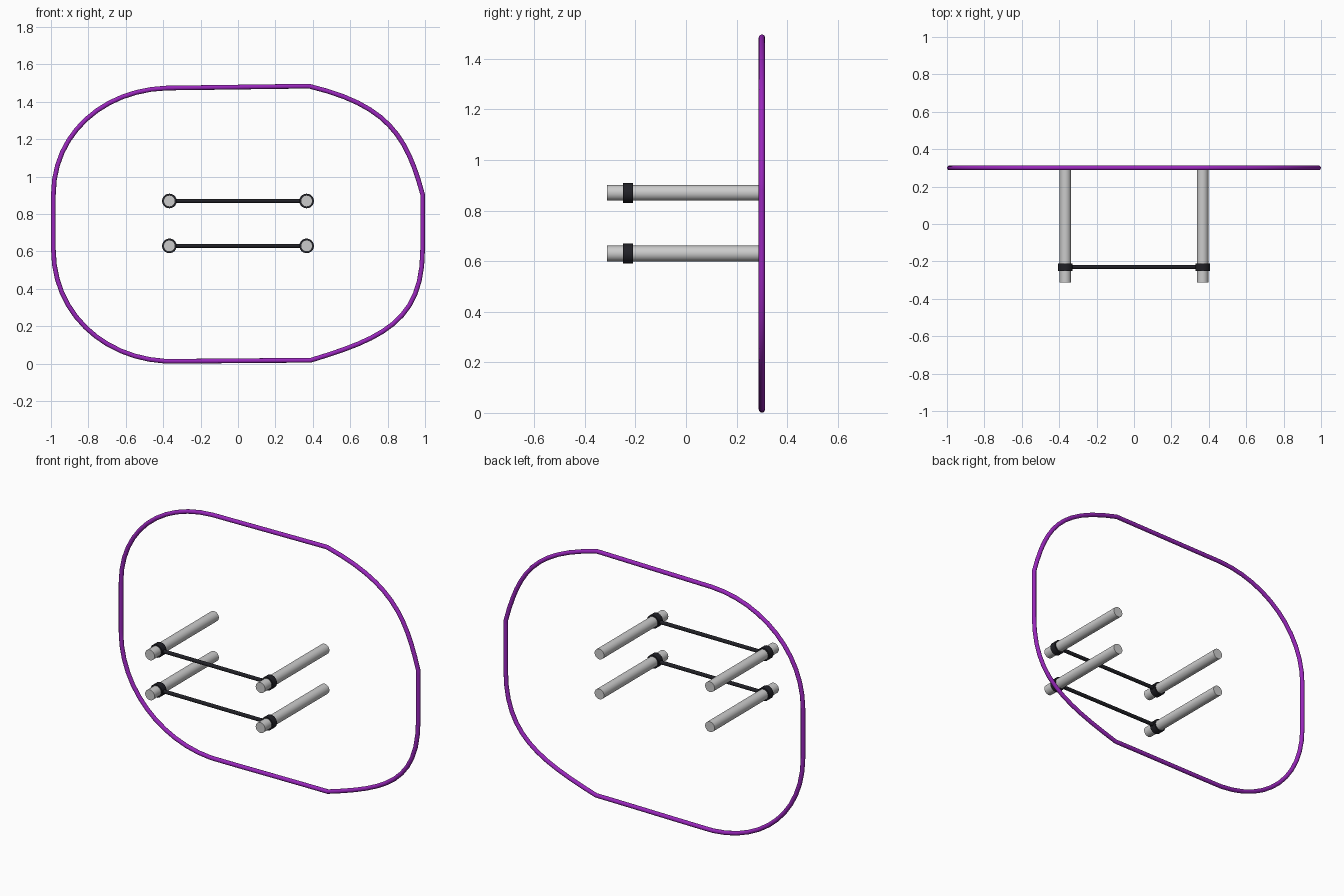
import bpy, math

if "Cube" in bpy.data.objects:
    bpy.data.objects.remove(bpy.data.objects["Cube"])

def material(name, color):
    m = bpy.data.materials.new(name)
    m.diffuse_color = color
    m.use_nodes = True
    m.node_tree.nodes["Principled BSDF"].inputs["Base Color"].default_value = m.diffuse_color
    return m

purple = material("purple", (0.32, 0.02, 0.50, 1))
black = material("black", (0.015, 0.015, 0.02, 1))

def cylinder(name, loc, radius, length, axis, mat=None):
    rot = (math.pi / 2, 0, 0) if axis == "y" else (0, math.pi / 2, 0)
    bpy.ops.mesh.primitive_cylinder_add(vertices=32, radius=radius, depth=length,
                                        location=loc, rotation=rot)
    ob = bpy.context.object
    ob.name = name
    if mat:
        ob.data.materials.append(mat)
    bpy.ops.object.shade_smooth_by_angle()
    return ob

# Purple hoop: (point, handle in, handle out) in x, z, clockwise from top left
R = 0.0125
hoop_points = [
    ((-0.38, 1.474), (-0.72, 1.464), (-0.13, 1.477)),
    ((0.38, 1.484), (0.13, 1.481), (0.80, 1.383)),
    ((0.987, 0.905), (0.902, 1.219), (0.987, 0.81)),
    ((0.987, 0.610), (0.987, 0.71), (0.987, 0.227)),
    ((0.387, 0.018), (0.769, 0.134), (0.13, 0.018)),
    ((-0.39, 0.0135), (-0.13, 0.0135), (-0.73, 0.033)),
    ((-0.987, 0.610), (-0.987, 0.28), (-0.987, 0.71)),
    ((-0.987, 0.905), (-0.987, 0.81), (-0.987, 1.23)),
]
curve = bpy.data.curves.new("hoop", "CURVE")
curve.dimensions = "3D"
curve.bevel_depth = R
curve.bevel_resolution = 4
curve.resolution_u = 12
spline = curve.splines.new("BEZIER")
spline.bezier_points.add(len(hoop_points) - 1)
spline.use_cyclic_u = True
for bp, (co, hin, hout) in zip(spline.bezier_points, hoop_points):
    bp.handle_left_type = bp.handle_right_type = "FREE"
    bp.co = (co[0], 0.30, co[1])
    bp.handle_left = (hin[0], 0.30, hin[1])
    bp.handle_right = (hout[0], 0.30, hout[1])
hoop = bpy.data.objects.new("hoop", curve)
bpy.context.collection.objects.link(hoop)
curve.materials.append(purple)

# Two levels of paired pegs, each with collars joined by a thin cross bar
for level, z in (("lower", 0.63), ("upper", 0.87)):
    for side, x in (("left", -0.367), ("right", 0.367)):
        cylinder(f"{level}_{side}_peg", (x, -0.007, z), 0.031, 0.61, "y")
        # Ring collar around the peg
        collar = cylinder(f"{level}_{side}_collar", (x, -0.23, z), 0.039, 0.04, "y", black)
    cylinder(f"{level}_cross_bar", (0, -0.23, z), 0.011, 0.66, "x", black)
